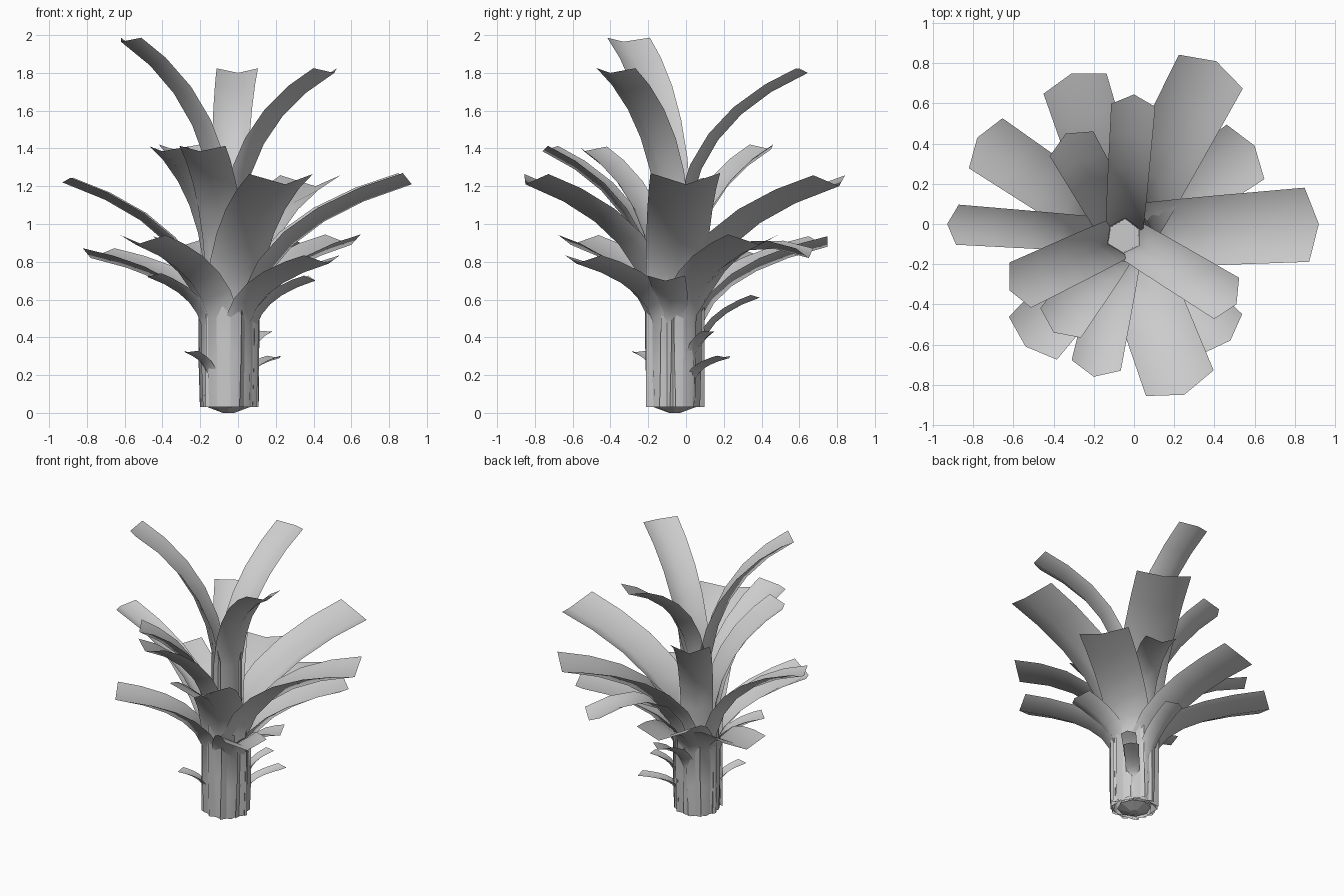
import bpy, bmesh
from mathutils import Vector

if "Cube" in bpy.data.objects:
    bpy.data.objects.remove(bpy.data.objects["Cube"])

CENTRE = Vector((-0.05, -0.06, 0))

# name, middle of tip (x, y, z), tip width, height where it bends, stem radius
LEAVES = [
    ("top_leaf", (0.00, 0.645, 1.80), .22, 1.12, .09),
    ("top_leaf", (-.62, -.33, 1.965), .25, 1.12, .09),
    ("top_leaf", (.51, -.40, 1.80), .24, 1.08, .09),
    ("upper_leaf", (-.34, .45, 1.395), .25, .78, .12),
    ("upper_leaf", (-.20, -.76, 1.385), .25, .74, .16),
    ("upper_leaf", (-.40, -.54, 1.385), .25, .78, .15),
    ("middle_leaf", (.92, 0.0, 1.21), .37, .60, .16),
    ("middle_leaf", (.41, .81, 1.20), .36, .60, .16),
    ("middle_leaf", (.25, -.85, 1.21), .36, .60, .16),
    ("middle_leaf", (-.93, 0.0, 1.22), .20, .60, .16),
    ("lower_leaf", (-.31, .75, .88), .33, .48, .16),
    ("lower_leaf", (-.78, .43, .82), .30, .48, .16),
    ("lower_leaf", (.60, .39, .89), .33, .50, .16),
    ("lower_leaf", (.48, -.58, .79), .27, .48, .16),
    ("lower_leaf", (-.54, -.61, .89), .32, .50, .16),
    ("drooping_leaf", (.31, .65, .82), .20, .50, .15, 1.6),
    ("short_leaf", (-.48, -.20, .72), .17, .46, .15),
    ("short_leaf", (.41, -.11, .70), .20, .46, .15),
    ("short_leaf", (-.05, .39, .61), .14, .36, .15),
    ("sprout_leaf", (.18, .15, .43), .10, .28, .15),
    ("sprout_leaf", (-.28, -.28, .32), .10, .20, .15),
    ("sprout_leaf", (.22, .23, .29), .10, .18, .15),
]


def make_leaf(name, tip, width, bend, radius, lift=.66, steps=5):
    """Channelled strip: upright along the stem, then arching out to the tip."""
    out = Vector(tip) - CENTRE
    reach, top = Vector((out.x, out.y)).length, out.z
    out = Vector((out.x, out.y, 0)).normalized()
    side = Vector((-out.y, out.x, 0))
    p0 = Vector((radius, bend))
    p1 = Vector((radius + .14 * (reach - radius), bend + lift * (top - bend)))
    p2 = Vector((reach, top))
    # rows of (radial, height), tangent, amount along the arch
    rows = [(Vector((radius * .95, .03)), Vector((0, 1)), 0),
            (Vector((radius, bend * .5)), Vector((0, 1)), 0)]
    for i in range(steps + 1):
        t = i / steps
        point = p0 * (1 - t) ** 2 + p1 * 2 * t * (1 - t) + p2 * t * t
        tangent = ((p1 - p0) * (1 - t) + (p2 - p1) * t).normalized()
        rows.append((point, tangent, t))
    bm = bmesh.new()
    grid = []
    for point, tan, t in rows:
        half = width * (.42 + .08 * t)
        depth = width * (.28 - .08 * t)
        edge = point + Vector((-tan.y, tan.x)) * depth
        if t == 1:
            edge -= tan * .04          # blunt pointed tip
        row = []
        for s, p in ((-1, edge), (0, point), (1, edge)):
            row.append(bm.verts.new(CENTRE + out * p.x + side * half * s
                                    + Vector((0, 0, p.y))))
        grid.append(row)
    for a, b in zip(grid, grid[1:]):
        for j in range(2):
            bm.faces.new((a[j], b[j], b[j + 1], a[j + 1])).smooth = True
    mesh = bpy.data.meshes.new(name)
    bm.to_mesh(mesh)
    bm.free()
    bpy.context.collection.objects.link(bpy.data.objects.new(name, mesh))


for leaf in LEAVES:
    make_leaf(*leaf)

# small root plug closing the bottom of the leaf bundle
bpy.ops.mesh.primitive_cone_add(vertices=8, radius1=.03, radius2=.11, depth=.03,
                                location=(CENTRE.x, CENTRE.y, .015))
bpy.context.object.name = "root_plug"
